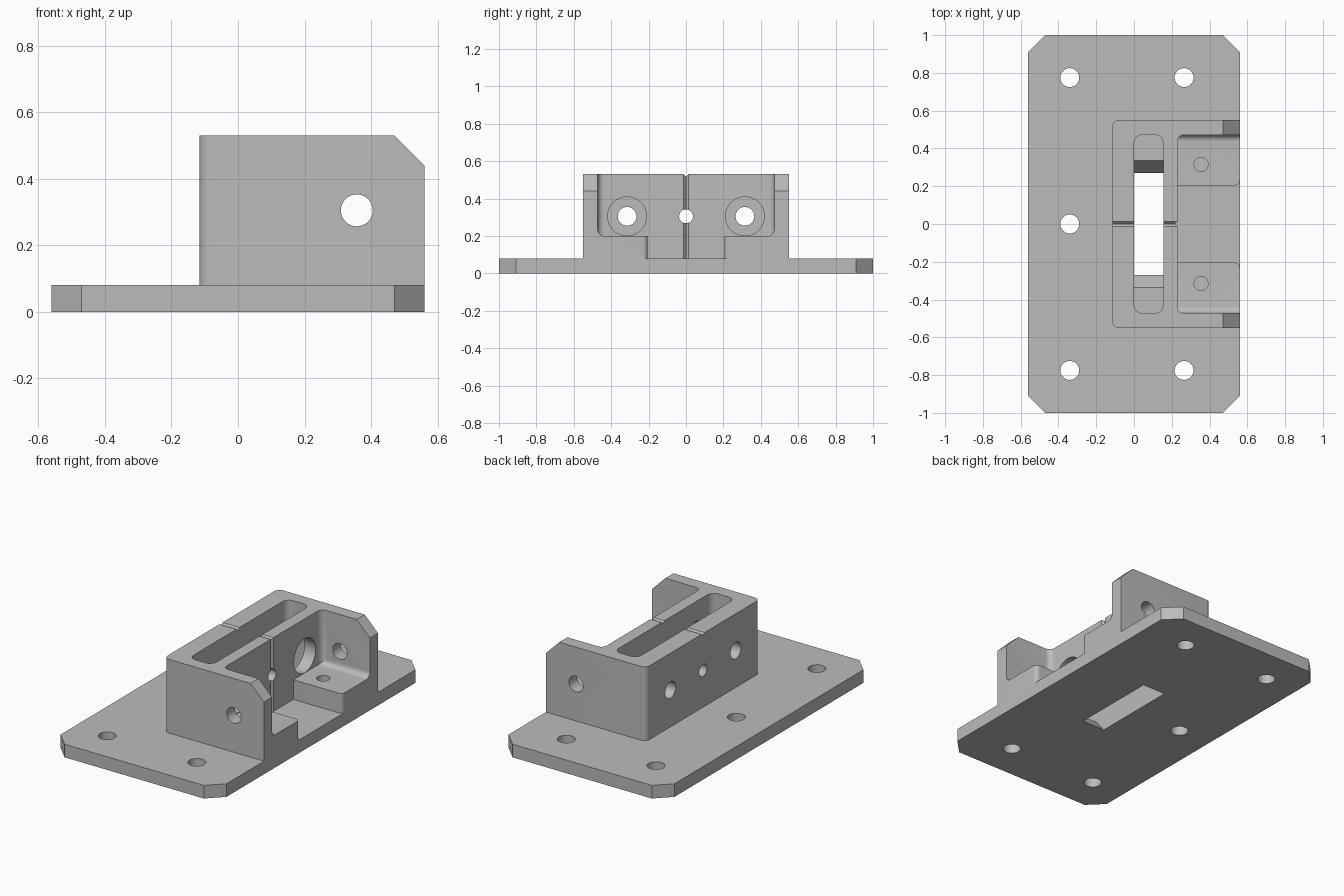
import bpy, bmesh, math
from mathutils import Vector

cube = bpy.data.objects.get("Cube")
if cube:
    bpy.data.objects.remove(cube, do_unlink=True)

grey = bpy.data.materials.new("plain grey")
grey.use_nodes = True
GREY = (0.5, 0.5, 0.5, 1)
grey.diffuse_color = GREY
grey.node_tree.nodes["Principled BSDF"].inputs["Base Color"].default_value = GREY


def place(axis, u, v, w):
    """Put profile point (u, v) at distance w along the extrusion axis."""
    return Vector({"x": (w, u, v), "y": (u, w, v), "z": (u, v, w)}[axis])


def prism(name, axis, points, lo, hi, radius=0, rounded=None):
    """Extrude a profile; round the edges picked by rounded(midpoint, direction)."""
    bm = bmesh.new()
    face = bm.faces.new([bm.verts.new(place(axis, u, v, lo)) for u, v in points])
    ext = bmesh.ops.extrude_face_region(bm, geom=[face])
    moved = [g for g in ext["geom"] if isinstance(g, bmesh.types.BMVert)]
    bmesh.ops.translate(bm, verts=moved, vec=place(axis, 0, 0, hi - lo))
    bmesh.ops.recalc_face_normals(bm, faces=bm.faces)
    if rounded:
        edges = []
        for e in bm.edges:
            a, b = e.verts[0].co, e.verts[1].co
            if rounded((a + b) / 2, (b - a).normalized()):
                edges.append(e)
        bmesh.ops.bevel(bm, geom=edges, offset=radius, segments=8,
                        profile=0.5, affect="EDGES")
        bmesh.ops.recalc_face_normals(bm, faces=bm.faces)
    mesh = bpy.data.meshes.new(name)
    bm.to_mesh(mesh)
    bm.free()
    mesh.materials.append(grey)
    obj = bpy.data.objects.new(name, mesh)
    bpy.context.collection.objects.link(obj)
    return obj


def rect(u0, u1, v0, v1):
    return [(u0, v0), (u1, v0), (u1, v1), (u0, v1)]


def circle(u, v, r, n=48):
    return [(u + r * math.cos(math.tau * i / n), v + r * math.sin(math.tau * i / n))
            for i in range(n)]


def combine(target, tool, operation="DIFFERENCE"):
    mod = target.modifiers.new("cut", "BOOLEAN")
    mod.operation = operation
    mod.solver = "EXACT"
    mod.object = tool
    bpy.context.view_layer.objects.active = target
    bpy.ops.object.modifier_apply(modifier=mod.name)
    bpy.data.objects.remove(tool, do_unlink=True)


X, Y, C = 0.56, 1.0, 0.09      # plate half sizes and corner chamfer
TOP, FLOOR, PAD = 0.53, 0.08, 0.2
BACK, FACE = -0.115, 0.23      # housing back and pocket wall
MID = 0.305                    # height of the cross holes

# Base plate with clipped corners
plate = [(-X + C, -Y), (X - C, -Y), (X, -Y + C), (X, Y - C),
         (X - C, Y), (-X + C, Y), (-X, Y - C), (-X, -Y + C)]
body = prism("mounting_bracket", "z", plate, 0, FLOOR)

# Housing with sloped front top corners and rounded back corners
side = [(BACK, 0.04), (X, 0.04), (X, TOP - C), (X - C, TOP), (BACK, TOP)]
housing = prism("housing", "y", side, -0.55, 0.55, 0.035,
                lambda m, d: abs(d.z) > 0.9 and m.x < BACK + 0.01)
combine(body, housing, "UNION")

# Open pocket with rounded inner corners
pocket = prism("pocket", "z", rect(FACE, 0.7, -0.472, 0.472), PAD, 0.7, 0.035,
               lambda m, d: (abs(d.z) > 0.9 and m.x < FACE + 0.01)
               or (abs(d.x) > 0.9 and m.z < PAD + 0.01))
combine(body, pocket)

# Channel between the pads, flared by the rounded pad corners
W, R = 0.205, 0.025
arc = [(X - R + R * math.sin(math.pi * i / 12), W + R - R * math.cos(math.pi * i / 12))
       for i in range(7)]
half = [(FACE, W)] + arc + [(0.65, W + R)]
channel = half + [(x, -y) for x, y in reversed(half)]
combine(body, prism("channel", "z", channel, FLOOR, 0.26))

# Long slot, with a tapered opening through the plate
S = 0.155
combine(body, prism("slot", "z", rect(0, S, -0.472, 0.472), FLOOR, 0.7, 0.045,
                    lambda m, d: abs(d.z) > 0.9))
half = [(0.27, -0.1), (0.27, 0), (0.335, FLOOR), (0.335, 0.15)]
taper = half + [(-y, z) for y, z in reversed(half)]
combine(body, prism("taper", "x", taper, 0, S))

# Plate screw holes
for x, y in [(-0.34, -0.775), (-0.34, 0), (-0.34, 0.775), (0.265, -0.775), (0.265, 0.775)]:
    combine(body, prism("screw_hole", "z", circle(x, y, 0.05), -0.1, 0.2))

# Holes through the housing walls and blind holes in the pads
combine(body, prism("side_hole", "y", circle(0.357, MID, 0.048), -0.7, 0.7))
combine(body, prism("centre_hole", "x", circle(0, MID, 0.037), -0.3, 0.4))
for y in (-0.315, 0.315):
    combine(body, prism("back_hole", "x", circle(y, MID, 0.05), -0.3, 0.08))
    combine(body, prism("large_hole", "x", circle(y, MID, 0.104), 0.08, 0.35))
    combine(body, prism("pad_hole", "z", circle(0.355, y, 0.037), 0.09, 0.3))

# Centre line grooves across the top and down the pocket wall
G = 0.014
combine(body, prism("top_groove", "x", [(-2 * G, TOP + G), (0, TOP - G), (2 * G, TOP + G)],
                    -0.2, 0.3))
combine(body, prism("wall_groove", "z", [(FACE + G, -2 * G), (FACE + G, 2 * G), (FACE - G, 0)],
                    FLOOR, 0.6))

# Smooth the round walls and keep the edges sharp
bpy.ops.object.select_all(action="DESELECT")
body.select_set(True)
bpy.context.view_layer.objects.active = body
bpy.ops.object.shade_smooth_by_angle(angle=math.radians(30))
